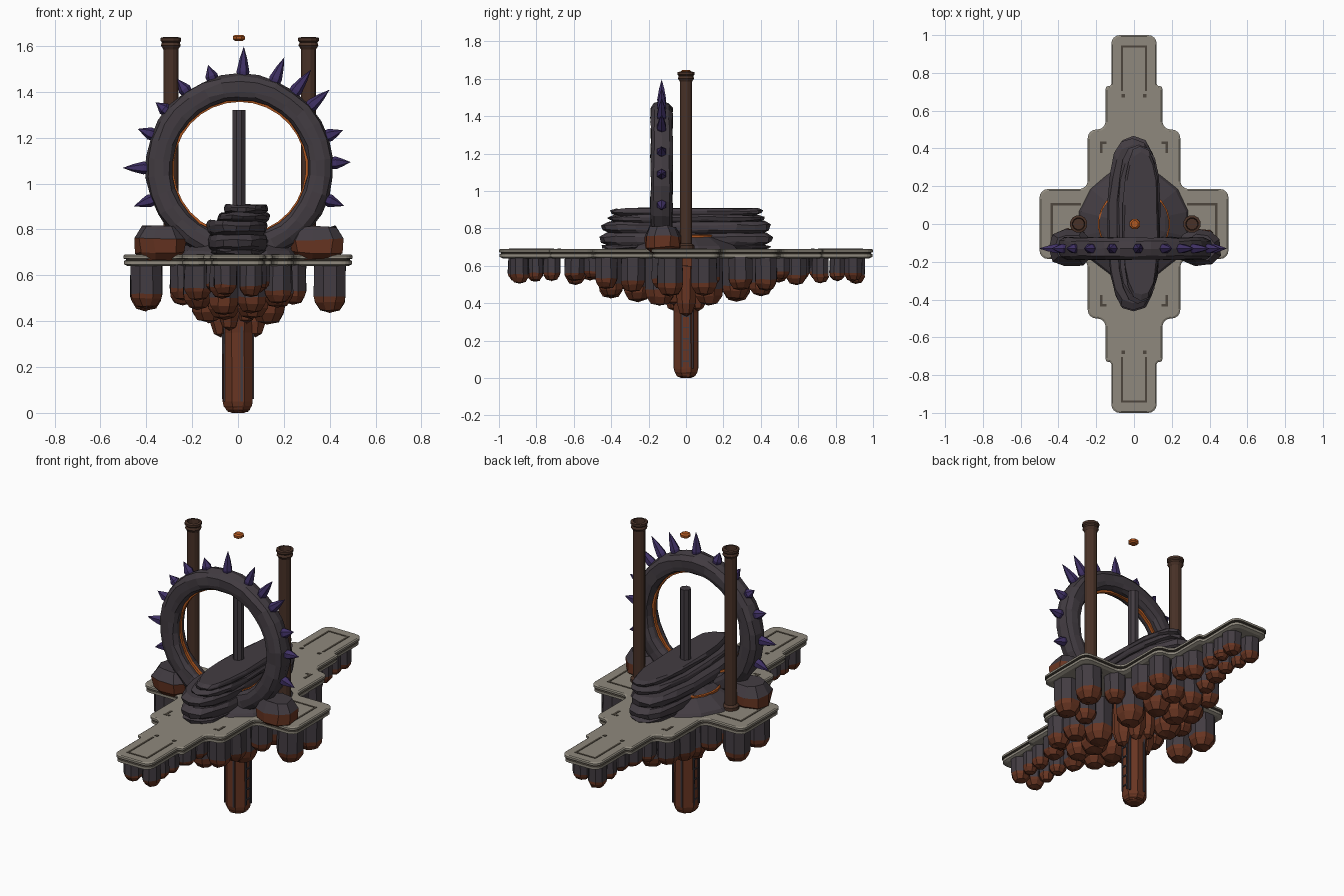
import bpy, bmesh, math, random
from mathutils import Matrix, Vector

random.seed(4)
if "Cube" in bpy.data.objects:
    bpy.data.objects.remove(bpy.data.objects["Cube"])


def material(name, r, g, b):
    m = bpy.data.materials.new(name)
    m.use_nodes = True
    m.diffuse_color = (r, g, b, 1)
    m.node_tree.nodes["Principled BSDF"].inputs["Base Color"].default_value = (r, g, b, 1)
    return m


PAVING = material("grey_paving", .275, .25, .205)
GROOVE = material("dark_groove", .075, .062, .047)
ROCK = material("dark_rock", .055, .045, .054)
RUST = material("rust_rock", .14, .036, .016)
PILLAR = material("brown_pillar", .065, .031, .02)
PURPLE = material("purple_spike", .05, .03, .13)
ORANGE = material("glowing_orange", .45, .10, .015)


def finish(name, bm, mats, rule=None, matrix=None):
    """Turn a bmesh into an object; rule picks a material from a face centre."""
    bmesh.ops.remove_doubles(bm, verts=bm.verts, dist=1e-5)
    bmesh.ops.recalc_face_normals(bm, faces=bm.faces)
    if rule:
        for f in bm.faces:
            f.material_index = rule(f.calc_center_median())
    if matrix:
        bm.transform(matrix)
    me = bpy.data.meshes.new(name)
    bm.to_mesh(me)
    bm.free()
    for m in mats:
        me.materials.append(m)
    ob = bpy.data.objects.new(name, me)
    bpy.context.collection.objects.link(ob)
    return ob


def loft(name, rings, mats, closed=False, rule=None, jitter=0, matrix=None):
    """Bridge equal-length rings of points, capping the ends unless closed."""
    bm = bmesh.new()
    vs = [[bm.verts.new(p) for p in ring] for ring in rings]
    n = len(vs[0])
    for v in bm.verts:
        v.co += Vector([random.uniform(-jitter, jitter) for _ in range(3)])
    pairs = list(zip(vs, vs[1:])) + ([(vs[-1], vs[0])] if closed else [])
    for a, b in pairs:
        for i in range(n):
            j = (i + 1) % n
            bm.faces.new((a[i], a[j], b[j], b[i]))
    if not closed:
        bm.faces.new(vs[0])
        bm.faces.new(vs[-1])
    return finish(name, bm, mats, rule, matrix)


def lathe(name, profile, n, mats, at=(0, 0), scale=(1, 1), power=1, **kw):
    """Rings from (radius, z) pairs; power below 1 squares the outline."""
    def bend(t):
        return math.copysign(abs(t) ** power, t)
    rings = []
    for r, z in profile:
        angles = [math.tau * (i + .5) / n for i in range(n)]
        rings.append([(at[0] + r * scale[0] * bend(math.cos(a)),
                       at[1] + r * scale[1] * bend(math.sin(a)), z) for a in angles])
    return loft(name, rings, mats, **kw)


def box(name, x, y, z, sx, sy, sz, mat):
    bm = bmesh.new()
    bmesh.ops.create_cube(bm, size=1, matrix=Matrix.Translation((x, y, z)) @ Matrix.Diagonal((sx, sy, sz, 1)))
    return finish(name, bm, [mat])


# Stepped platform with rounded corners and a grooved rim
STEPS = [(.5, .185), (.245, .185), (.245, .5), (.15, .5), (.15, .73), (.12, .73), (.12, 1)]


def outline(d, z):
    q = [Vector((x + d, y + d)) for x, y in STEPS]
    pts = q + [Vector((-p.x, p.y)) for p in reversed(q)]
    pts += [-p for p in pts]
    out = []
    for i, p in enumerate(pts):
        a, b = pts[i - 1] - p, pts[(i + 1) % len(pts)] - p
        r = min(.045, a.length * .48, b.length * .48)
        a, b = a.normalized() * r, b.normalized() * r
        for k in range(5):
            t = k * math.pi / 8
            c = p + a * (1 - math.sin(t)) + b * (1 - math.cos(t))
            out.append((c.x, c.y, z))
    return out


rim = [(-.02, .64), (-.004, .648), (-.004, .663), (-.012, .666), (-.012, .67),
       (0, .673), (0, .685), (-.007, .69)]
loft("platform", [outline(d, z) for d, z in rim], [PAVING, GROOVE],
     rule=lambda c: 1 if .664 < c.z < .672 else 0)

# Thin inlaid lines on the paving
for s in (-1, 1):
    for x in (-.063, .063):
        box("end_inlay_side", x, s * .825, .69, .012, .24, .004, GROOVE)
        box("paving_stud", x * .9, s * .678, .69, .018, .018, .006, GROOVE)
        box("corner_inlay_long", x * 2.75, s * .405, .69, .014, .06, .004, GROOVE)
        box("corner_inlay_short", x * 2.6, s * .43, .69, .034, .014, .004, GROOVE)
    box("end_inlay_tip", 0, s * .94, .69, .138, .012, .004, GROOVE)
    for t in (-1, 1):
        box("arm_inlay_side", s * .36, t * .105, .69, .16, .012, .004, GROOVE)
    box("arm_inlay_tip", s * .435, 0, .69, .012, .222, .004, GROOVE)

# Sloping mound with a thin glowing hoop set into it
lathe("mound", [(.3, .685), (.285, .705), (.17, .765), (0, .82)], 14, [ROCK], jitter=.003)
lathe("mound_hoop", [(.183, .74), (.191, .74), (.191, .763), (.183, .767)], 24, [ORANGE], closed=True)

# Stacked rough slabs: centre x, half width, half length, bottom, top
SLABS = [(0, .13, .455, .688, .715), (0, .137, .465, .705, .775), (-.005, .135, .455, .77, .838),
         (.025, .115, .42, .832, .872), (.037, .095, .41, .868, .908)]
for x, w, l, z0, z1 in SLABS:
    h = z1 - z0
    prof = [(.88, z0), (.98, z0 + h * .3), (1, z0 + h * .7), (.92, z1)]
    lathe("rock_slab", prof, 18, [ROCK], (x, 0), (w, l), .75, jitter=.005)

# Central pole and floating gem
lathe("centre_pole", [(.03, .7), (.03, 1.32)], 8, [ROCK], (.004, 0))
lathe("floating_gem", [(.019, 1.622), (.029, 1.629), (.029, 1.641), (.019, 1.648)], 8, [ORANGE], (.004, 0))

# Upright stone ring with a narrow glowing band inside
upright = Matrix.Translation((.007, -.13, 1.068)) @ Matrix.Rotation(math.pi / 2, 4, 'X')
section = [(.297, -.03), (.31, -.052), (.335, -.058), (.375, -.058), (.4, -.04), (.41, 0),
           (.4, .04), (.375, .058), (.335, .058), (.31, .052), (.297, .03)]
lathe("stone_ring", section, 30, [ROCK], closed=True, jitter=.004, matrix=upright)
lathe("ring_band", [(.288, -.009), (.305, -.012), (.305, .012), (.288, .009)], 30, [ORANGE],
      closed=True, matrix=upright)

# Spikes fanned unevenly around the ring: angle, tip distance
SPIKES = [(-20, .485), (3, .485), (20, .48), (41, .52), (54, .53), (68, .52), (88, .53),
          (107, .47), (125, .475), (142, .465), (159, .475), (180, .51), (200, .49)]
for angle, tip in SPIKES:
    long = tip - .395
    m = upright @ Matrix.Rotation(math.radians(angle), 4, 'Z') @ Matrix.Translation((.395, 0, 0)) \
        @ Matrix.Rotation(math.pi / 2, 4, 'Y')
    lathe("ring_spike", [(.024, 0), (.028, .025), (.016, long * .62), (0, long)], 6, [PURPLE], matrix=m)

for s in (-1, 1):
    # Hollow-topped pillars
    lathe("pillar", [(.047, .685), (.047, .708), (.034, .718), (.034, 1.585), (.045, 1.602), (.04, 1.615),
                     (.047, 1.622), (.047, 1.635), (.033, 1.638), (.03, 1.58)], 12, [PILLAR], (s * .3 + .007, 0))
    # Boulders bracing the ring
    lathe("boulder", [(.65, .668), (.98, .7), (1.02, .757), (.7, .812)], 9, [RUST, ROCK],
          (s * .342 + .004, -.125), (.115, .1), .85, jitter=.006, rule=lambda c: 1 if c.z > .77 else 0)


# Round-tipped hanging rocks
def hanging_rock(x, y, r, low):
    split = low + .33 * (.65 - low)
    prof = [(r, .65), (r * 1.02, split), (r * .95, low + min(r * .6, (split - low) * .7)),
            (r * .62, low + r * .14), (0, low)]
    lathe("hanging_rock", prof, 8, [ROCK, RUST], (x, y), jitter=.003,
          rule=lambda c: 1 if c.z < split else 0)


# x, y, radius, lowest point, repeated in each quarter
HANGING = [(.055, .9, .052, .51), (.06, .805, .042, .53), (.06, .71, .048, .515), (.07, .6, .058, .51),
           (.09, .5, .052, .52), (.175, .42, .062, .48), (.06, .4, .068, .43), (.175, .28, .068, .46),
           (.06, .26, .078, .41), (.24, .12, .06, .48), (.13, .13, .08, .4), (.4, .09, .073, .445)]
for x, y, r, low in HANGING:
    for s in (-1, 1):
        for t in (-1, 1):
            hanging_rock(s * x, t * y + random.uniform(-.012, .012), r, low + random.uniform(-.014, .014))

# Tapering rust rocks gathered round the column
for k in range(6):
    a = math.tau * k / 6
    low = .33 + .03 * (k % 3)
    lathe("collar_rock", [(.055, .6), (.05, low + .07), (.032, low + .015), (0, low)], 7, [RUST],
          (.075 * math.cos(a), .075 * math.sin(a)), jitter=.003)

# Supporting column with rails and rungs
lathe("column", [(.045, .005), (.066, .03), (.07, .05), (.068, .35), (.085, .45), (.085, .64)], 8, [RUST], jitter=.002)
lathe("column_foot", [(.03, 0), (.055, .012), (.066, .04), (.05, .05)], 8, [RUST])
for s in (-1, 1):
    for t in (-1, 1):
        box("column_rail", s * .066, t * .02, .22, .006, .007, .32, ROCK)
    box("column_strip", s * -.016, s * .065, .22, .01, .006, .34, ROCK)
    box("column_edge", s * .06, s * .036, .22, .008, .01, .34, ROCK)
    for k in range(5):
        box("column_rung", s * .066, 0, .09 + k * .06, .006, .044, .007, ROCK)
